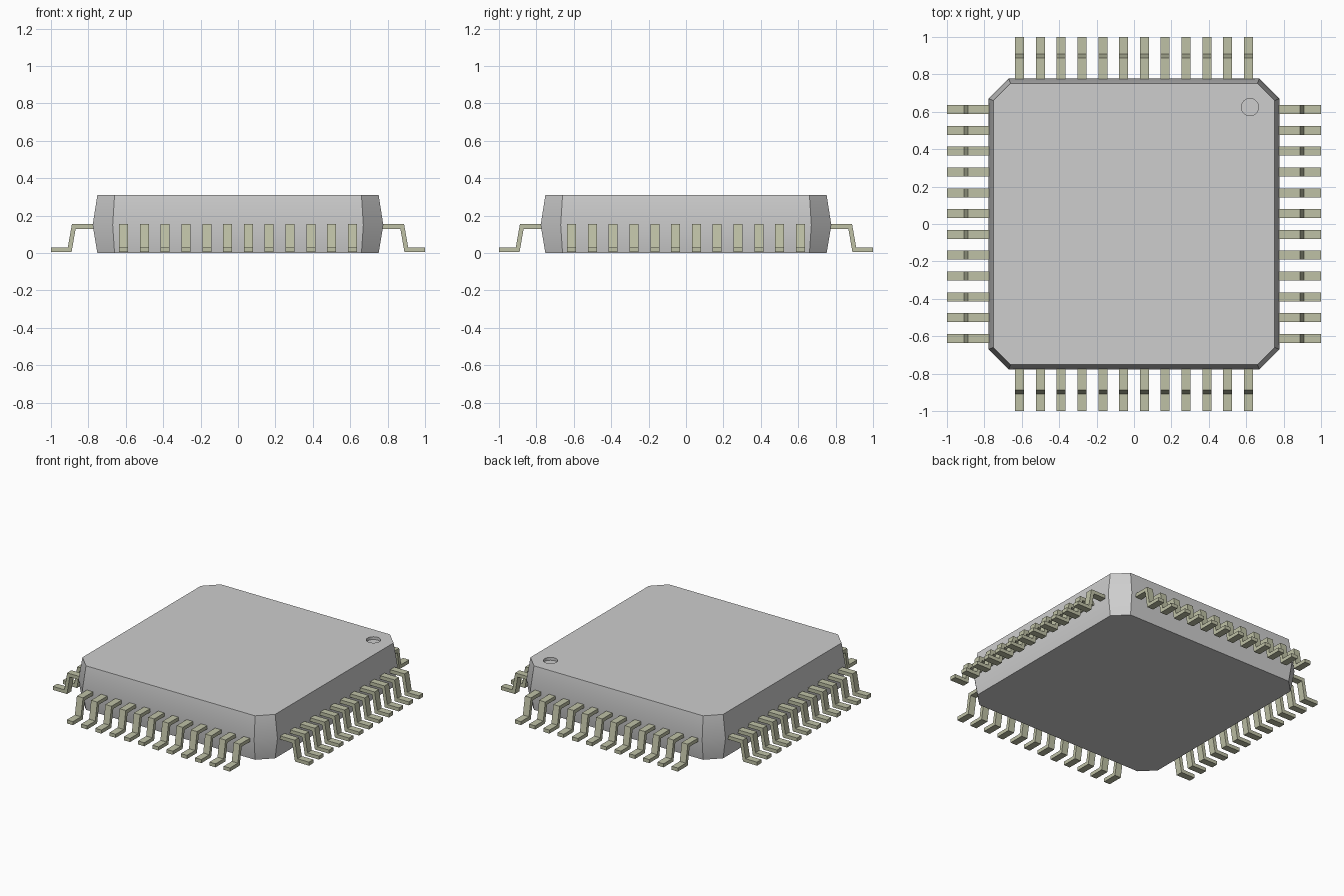
import bpy
import bmesh
import math
from mathutils import Matrix, Vector

cube = bpy.data.objects.get("Cube")
if cube:
    bpy.data.objects.remove(cube, do_unlink=True)


def material(name, rgb):
    m = bpy.data.materials.new(name)
    m.use_nodes = True
    m.diffuse_color = (*rgb, 1)
    bsdf = next(n for n in m.node_tree.nodes if n.type == 'BSDF_PRINCIPLED')
    bsdf.inputs["Base Color"].default_value = (*rgb, 1)
    bsdf.inputs["Roughness"].default_value = 0.6
    return m


def make_object(name, bm, mat):
    bmesh.ops.recalc_face_normals(bm, faces=bm.faces)
    me = bpy.data.meshes.new(name)
    bm.to_mesh(me)
    bm.free()
    me.materials.append(mat)
    ob = bpy.data.objects.new(name, me)
    bpy.context.collection.objects.link(ob)
    return ob


body_grey = material("body grey", (0.61, 0.61, 0.61))
lead_metal = material("lead metal", (0.52, 0.535, 0.38))
quarter_turns = [Matrix.Rotation(k * math.pi / 2, 3, 'Z') for k in range(4)]

# Body: chamfered square, widest at mid height
bm = bmesh.new()
rings = []
for z, half, flat in ((0.0, 0.752, 0.66), (0.15, 0.777, 0.67), (0.31, 0.752, 0.66)):
    rings.append([bm.verts.new(turn @ Vector((half, y, z)))
                  for turn in quarter_turns for y in (-flat, flat)])
for low, high in zip(rings, rings[1:]):
    for i in range(8):
        j = (i + 1) % 8
        bm.faces.new((low[i], low[j], high[j], high[i]))
bm.faces.new(rings[0])
bm.faces.new(rings[-1])
body = make_object("chip_body", bm, body_grey)

# Round dimple that marks the first pin
bm = bmesh.new()
bmesh.ops.create_cone(bm, cap_ends=True, segments=32, radius1=0.046, radius2=0.046,
                      depth=0.06, matrix=Matrix.Translation((0.62, 0.625, 0.32)))
cutter = make_object("dimple_cutter", bm, body_grey)
cutter.hide_render = True
mod = body.modifiers.new("dimple", 'BOOLEAN')
mod.operation = 'DIFFERENCE'
mod.solver = 'EXACT'
mod.object = cutter
bpy.ops.object.select_all(action='DESELECT')
bpy.context.view_layer.objects.active = body
body.select_set(True)
bpy.ops.object.modifier_apply(modifier=mod.name)
bpy.data.objects.remove(cutter, do_unlink=True)
bpy.ops.object.shade_smooth_by_angle(angle=math.radians(30))

# Gull-wing leads: side profile as (outward, up), swept across the lead width
PROFILE = [(0.755, 0.13), (0.868, 0.13), (0.89, 0.005), (1.0, 0.005),
           (1.0, 0.03), (0.91, 0.03), (0.888, 0.155), (0.755, 0.155)]
COUNT, PITCH, WIDTH = 12, 0.1113, 0.048


def add_lead(bm, offset, turn):
    sides = [[bm.verts.new(turn @ Vector((r, offset + s * WIDTH / 2, z)))
              for r, z in PROFILE] for s in (-1, 1)]
    n = len(PROFILE)
    for i in range(n):
        j = (i + 1) % n
        bm.faces.new((sides[0][i], sides[0][j], sides[1][j], sides[1][i]))
    for side in sides:
        bm.faces.new(side)


for side_name, turn in zip(("left", "back", "right", "front"), quarter_turns):
    bm = bmesh.new()
    for i in range(COUNT):
        add_lead(bm, (i - (COUNT - 1) / 2) * PITCH, turn)
    make_object(side_name + "_leads", bm, lead_metal)
